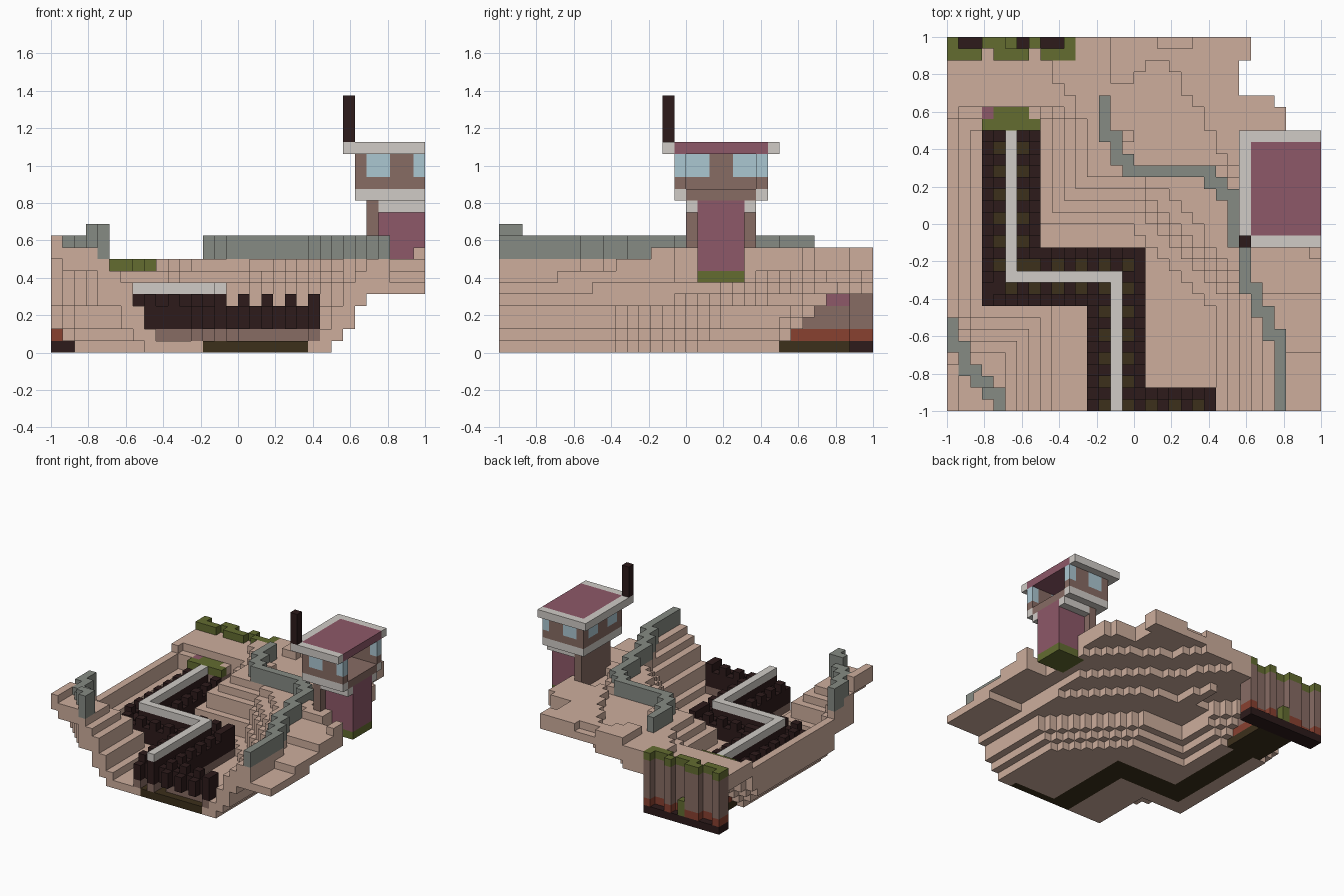
import bpy, bmesh, math
from mathutils import Vector

cube = bpy.data.objects.get("Cube")
if cube:
    bpy.data.objects.remove(cube)

COLOURS = {
    "tan": (.61, .42, .335), "brown": (.245, .15, .127), "dark": (.026, .011, .011),
    "olive": (.045, .029, .011), "green": (.125, .15, .03), "grey": (.24, .257, .23),
    "pale_grey": (.63, .6, .565), "plum": (.27, .098, .14),
    "glass_blue": (.41, .57, .64), "brick_red": (.25, .052, .03),
}
MATS = {}
for name, rgb in COLOURS.items():
    m = bpy.data.materials.new(name)
    m.use_nodes = True
    m.diffuse_color = (*rgb, 1)
    m.node_tree.nodes["Principled BSDF"].inputs["Base Color"].default_value = (*rgb, 1)
    MATS[name] = m

N, S = 32, 1 / 16          # blocks per side, block size
grid = {}                  # block -> (part, colour)


def fill(part, colour, xs, ys, zs):
    """Fill a box of blocks; ranges are half open."""
    for i in range(*xs):
        for j in range(*ys):
            for k in range(*zs):
                grid[i, j, k] = (part, colour)


def clear(xs, ys, zs):
    for i in range(*xs):
        for j in range(*ys):
            for k in range(*zs):
                grid.pop((i, j, k), None)


def column(part, colour, i, j, lo, hi):
    fill(part, colour, (i, i + 1), (j, j + 1), (lo, hi))


def trace(points):
    """Blocks crossed by a polyline, in order."""
    cells = []
    for a, b in zip(points, points[1:]):
        a, b = Vector(a), Vector(b)
        for s in range(41):
            p = a.lerp(b, s / 40)
            c = (round(p.x), round(p.y))
            if c not in cells:
                cells.append(c)
    return cells


# Track layout: centre line and distance from it
centre = set(trace([(5, 23), (5, 11), (14, 11), (14, -1), (20, -1)]))


def track_ring(i, j):
    return min(max(abs(i - a), abs(j - b)) for a, b in centre)


ring = {(i, j): track_ring(i, j) for i in range(N) for j in range(24)}
track = {c: r for c, r in ring.items() if r <= 2}


def in_valley(i, j):
    east = 23 - .1 * j - .8 * max(0, j - 8)
    return (i, j) in track or (j < 16 and (9 if j < 9 else 8) <= i < east)


valley = [(i, j) for i in range(N) for j in range(24) if in_valley(i, j)]
east_wall = trace([(13, 26), (13, 24), (14, 22), (15, 20), (22, 20), (24, 17), (24, 15),
                   (25, 13), (25, 11), (26, 9), (27, 7), (28, 4), (28, 0)])
west_wall = trace([(0, 7), (0, 6), (1, 4), (2, 2), (4, 1), (4, 0)])
wall_x = {j: max(i for i, b in east_wall if b == j) for j in range(21)}


def east_edge(j):
    if j >= 30:
        return 26
    if j >= 27:
        return 25
    if j == 26:
        return 28
    return 29 if j >= 15 else N


def ground_base(i, j, d):
    base = (0, 0, 1, 2, 4)[d] if d < 5 else min(7, 4 + max(0, d - 5) // 3)
    if i < 13:
        base = min(base, 5)
    if i >= 27:
        base = max(base, 6 if j >= 8 else 5)
    return min(base + 1, 5) if j >= 24 and i < 13 else base


def ground_height(i, j, dist):
    wave = math.sin(i * .6) + math.sin(j * .5 + i * .3)
    if j >= 9:
        dist += .2 * wave
    d = max(1, round(dist)) if (i, j) not in valley else 0
    top = (1, 2, 4, 6, 7, 8)[min(d, 5)]
    if j < 13 and i > wall_x[j]:
        top = 6 + min(2, j // 5)
    elif i > 13 and d >= 8:
        top = 9 if wave > 0 else 8
        if j < 15:
            top = 9 if i == 31 else 8
        elif i >= (27 if j < 26 else 23):
            top = 9
    if j >= 26 and i < 13:
        top = max(top, 7)
    return min(top, 7) if j >= 24 and i < 9 else top


# Terraced ground: a stepped shell rising away from the valley floor
ground_top = {}
for i in range(N):
    for j in range(N):
        if i >= east_edge(j) or (j >= 30 and i < 11):
            continue
        dist = min(math.hypot(i - a, j - b) for a, b in valley)
        top, base = ground_height(i, j, dist), ground_base(i, j, round(dist))
        if i + j < 4:
            top, base = (10, 8) if i == 0 else (9, 7)
        ground_top[i, j] = top
        column("ground", "tan", i, j, min(base, top - 1), top)

# Track: floor, kerbs, ridges, overhanging teeth and centre rail
for (i, j), r in track.items():
    beside = any((i + s, j) in centre for s in (-r, r))
    gap = j % 2 == 0 if beside else i % 2 == 1
    if r <= 1:
        column("track_floor", "olive", i, j, 0, 1)
    if r == 2:
        column("track_kerb", "brown", i, j, 1, 2)
        column("track_ridge", "dark", i, j, 2, 4 if gap else 5)
    elif r == 1:
        if not gap:
            column("track_teeth", "dark", i, j, 2, 4)
    else:
        column("track_kerb", "brown", i, j, 1, 2)
        column("rail_bed", "dark", i, j, 2, 5)
        column("centre_rail", "pale_grey", i, j, 5, 6)

# Tunnel with portal
clear((3, 8), (24, 30), (0, 4))
fill("tunnel_floor", "olive", (3, 8), (24, 30), (0, 1))
for i in (3, 7):
    fill("tunnel_wall", "brown", (i, i + 1), (25, 30), (1, 4))
    fill("tunnel_wall", "brick_red", (i, i + 1), (25, 30), (1, 2))
fill("tunnel_lintel", "plum", (7, 8), (27, 30), (4, 5))
clear((3, 8), (24, 26), (4, 8))
fill("portal_hedge", "green", (3, 8), (24, 26), (5, 6))
fill("portal_beam", "brown", (3, 8), (24, 26), (4, 5))
fill("portal_post", "plum", (3, 4), (25, 26), (5, 6))
column("ground", "tan", 7, 25, 5, 6)

# Pillared back wall
fill("wall_base", "dark", (0, 11), (30, 32), (0, 1))
for i in range(11):
    rows = (30, 32) if i in (0, 3, 4, 7, 10) else (30, 31)
    fill("back_wall", "brick_red", (i, i + 1), rows, (1, 2))
    fill("back_wall", "brown", (i, i + 1), rows, (2, 7))
    fill("wall_hedge", "green", (i, i + 1), rows, (7, 8))
for i in (3, 7):
    clear((i, i + 1), (30, 31), (7, 8))
    column("ground", "tan", i, 30, 6, 7)
column("wall_shrub", "green", 5, 31, 1, 3)

# Stone walls along the ridges
for i, j in east_wall:
    column("ground", "tan", i, j, ground_top[i, j] - 1, 8)
    column("east_stone_wall", "grey", i, j, 8, 10)
for i, j in west_wall:
    tall = i > 2 and j < 2
    column("west_stone_wall", "grey", i, j, min(8, ground_top[i, j]), 11 if tall else 10)

# Tower shaft
fill("tower_back", "brown", (27, 28), (16, 22), (8, 13))
fill("tower_shaft", "plum", (28, 32), (17, 21), (7, 13))
fill("tower_foot", "green", (28, 32), (17, 21), (6, 7))
for j in (16, 21):
    fill("tower_bracket", "pale_grey", (28, 32), (j, j + 1), (12, 13))

# Tower cabin, open on its outer side
fill("cabin_ledge", "pale_grey", (26, 32), (15, 23), (13, 14))
fill("cabin_floor", "brown", (27, 32), (16, 22), (13, 14))
fill("cabin_wall", "brown", (26, 32), (15, 23), (14, 17))
clear((27, 32), (16, 22), (14, 17))
for j in (15, 22):
    for xs in ((27, 29), (31, 32)):
        fill("cabin_window", "glass_blue", xs, (j, j + 1), (15, 17))
for ys in ((16, 18), (20, 22)):
    fill("cabin_window", "glass_blue", (26, 27), ys, (15, 17))
fill("roof_rim", "pale_grey", (25, 32), (14, 24), (17, 18))
fill("roof", "plum", (26, 32), (15, 23), (17, 18))
fill("mast", "dark", (25, 26), (14, 15), (18, 22))


# Turn each part's exposed block faces into a mesh
def build(part):
    bm = bmesh.new()
    verts, slots = {}, []
    for (i, j, k), (owner, colour) in grid.items():
        if owner != part:
            continue
        if colour not in slots:
            slots.append(colour)
        for axis in range(3):
            for side in (0, 1):
                n = [i, j, k]
                n[axis] += 2 * side - 1
                if tuple(n) in grid:
                    continue
                loop = []
                for a, b in ((0, 0), (1, 0), (1, 1), (0, 1)):
                    c = [i, j, k]
                    c[axis] += side
                    c[(axis + 1) % 3] += a
                    c[(axis + 2) % 3] += b
                    key = tuple(c)
                    if key not in verts:
                        verts[key] = bm.verts.new((c[0] * S - 1, c[1] * S - 1, c[2] * S))
                    loop.append(verts[key])
                face = bm.faces.new(loop if side else loop[::-1])
                face.material_index = slots.index(colour)
    mesh = bpy.data.meshes.new(part)
    bm.to_mesh(mesh)
    bm.free()
    for colour in slots:
        mesh.materials.append(MATS[colour])
    bpy.context.collection.objects.link(bpy.data.objects.new(part, mesh))


for part in sorted({owner for owner, _ in grid.values()}):
    build(part)
